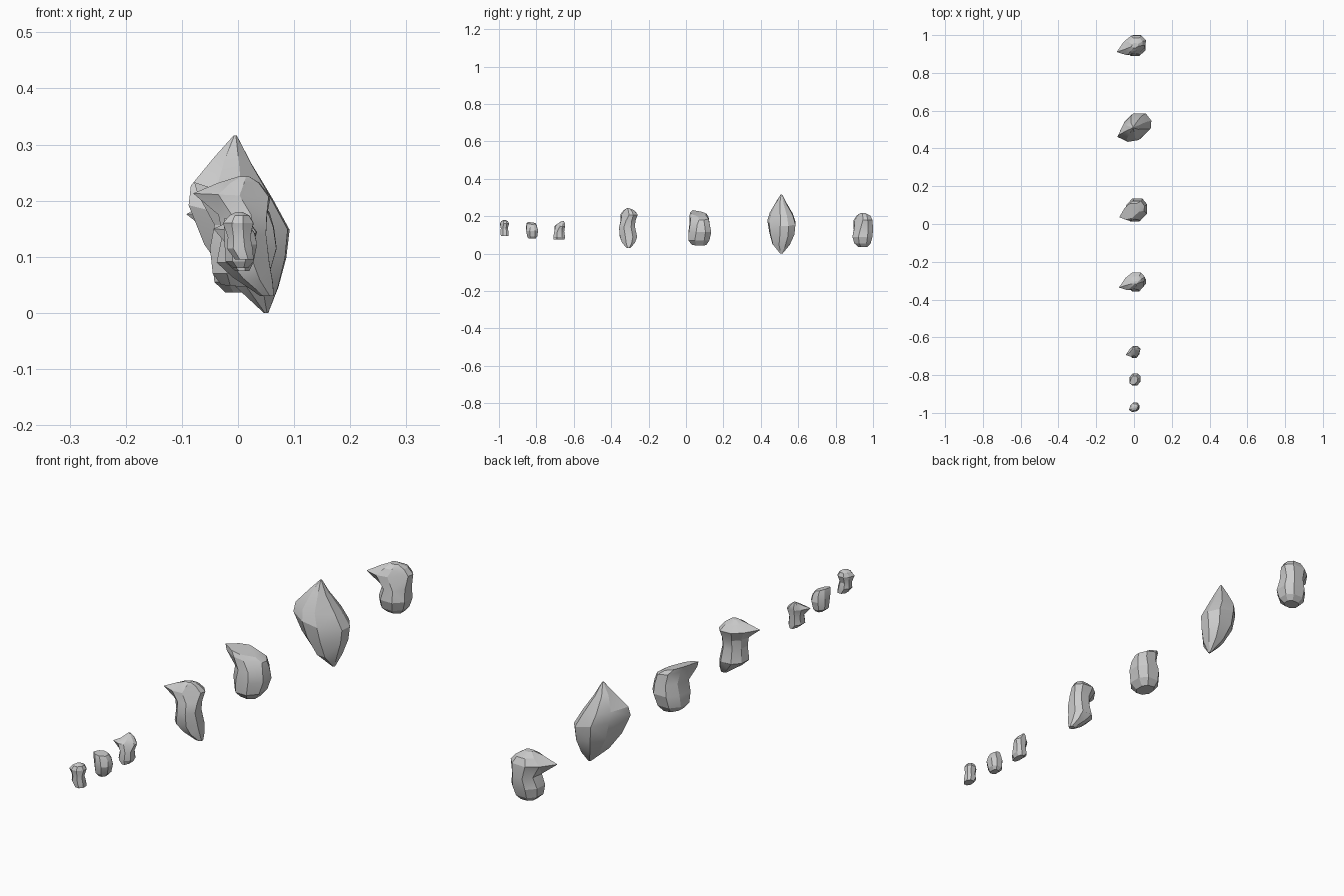
import bpy, bmesh, math

# skewed outline with a spur to the front left, and a rounder one
SPUR = [(-1, -.7), (-.35, -1), (.2, -.85), (.95, 0), (1, .5), (.7, 1), (0, 1), (-.5, .4)]
ROUND = [(-1, -.45), (-.5, -1), (.4, -1), (1, -.4), (1, .5), (.55, 1), (-.4, 1), (-.95, .4)]


def rock(name, cy, rings):
    """Loft rings, bottom to top: (z, x_min, x_max, y_min, y_max, spur, left_lift); y is relative to cy."""
    bm = bmesh.new()
    loops = []
    for z, x0, x1, y0, y1, s, lift in rings:
        loop = []
        for a, b in zip(SPUR, ROUND):
            u = a[0] * s + b[0] * (1 - s)
            v = a[1] * s + b[1] * (1 - s)
            loop.append(bm.verts.new(((x0 + x1) / 2 + u * (x1 - x0) / 2,
                                      cy + (y0 + y1) / 2 + v * (y1 - y0) / 2,
                                      z - u * lift)))
        loops.append(loop)
    n = len(SPUR)
    for lo, hi in zip(loops, loops[1:]):
        for i in range(n):
            j = (i + 1) % n
            bm.faces.new((lo[i], lo[j], hi[j], hi[i]))
    bm.faces.new(loops[0][::-1])
    bm.faces.new(loops[-1])
    bmesh.ops.triangulate(bm, faces=bm.faces[:])
    bmesh.ops.recalc_face_normals(bm, faces=bm.faces[:])
    me = bpy.data.meshes.new(name)
    bm.to_mesh(me)
    bm.free()
    ob = bpy.data.objects.new(name, me)
    bpy.context.collection.objects.link(ob)
    bpy.ops.object.select_all(action='DESELECT')
    ob.select_set(True)
    bpy.context.view_layer.objects.active = ob
    bpy.ops.object.shade_smooth_by_angle(angle=math.radians(22))


# three small stones at the front
rock("small_rock_a", -.97, [
    (.095, -.005, .028, -.02, .022, 0, 0),
    (.115, -.02, .026, -.022, .022, 0, 0),
    (.135, -.018, .022, -.02, .017, 0, 0),
    (.16, -.027, .028, -.025, .024, .5, 0),
    (.174, -.015, .02, -.018, .018, .3, 0),
    (.18, -.004, .008, -.006, .006, 0, 0)])
rock("small_rock_b", -.823, [
    (.08, -.008, .018, -.018, .018, 0, 0),
    (.092, -.022, .028, -.026, .028, 0, 0),
    (.122, -.024, .034, -.032, .032, 0, 0),
    (.15, -.025, .03, -.031, .025, .5, .008),
    (.163, -.024, .02, -.028, .018, .7, .006)])
rock("small_rock_c", -.677, [
    (.075, -.005, .02, -.03, .028, 0, 0),
    (.09, -.022, .028, -.032, .03, 0, 0),
    (.12, -.018, .026, -.027, .026, 0, 0),
    (.147, -.044, .034, -.025, .03, 1, .003),
    (.16, -.022, .022, -.01, .03, .6, 0),
    (.175, -.006, .004, .014, .024, 0, 0)])

# waisted rock with a low right foot
rock("waisted_rock", -.308, [
    (.03, .04, .064, -.01, .01, 0, 0),
    (.06, -.01, .062, -.035, .035, .2, .004),
    (.09, -.038, .056, -.046, .047, .1, 0),
    (.14, -.028, .05, -.05, .036, 0, 0),
    (.175, -.035, .052, -.042, .037, .3, 0),
    (.21, -.08, .058, -.042, .05, 1, .003),
    (.232, -.035, .038, -.025, .03, .7, 0),
    (.243, 0, .02, -.01, .005, 0, 0)])

# rock with a raised spur
rock("spurred_rock", .073, [
    (.047, -.03, .035, -.04, .035, 0, .003),
    (.07, -.045, .056, -.06, .052, 0, 0),
    (.115, -.05, .069, -.06, .062, .2, 0),
    (.155, -.042, .064, -.055, .054, .4, .002),
    (.196, -.072, .056, -.055, .048, 1, .016),
    (.215, -.078, .03, -.05, .035, 1, .018)])

# tall pointed rock
rock("pointed_rock", .51, [
    (0, .046, .054, -.006, .006, 0, 0),
    (.05, -.012, .072, -.048, .045, .4, .004),
    (.11, -.06, .086, -.065, .07, .6, .012),
    (.17, -.088, .092, -.075, .075, .8, .022),
    (.215, -.084, .062, -.062, .06, .8, .012),
    (.272, -.042, .024, -.03, .026, .4, .006),
    (.316, -.008, -.002, -.004, .004, 0, 0)])

# blunt rock at the back
rock("blunt_rock", .945, [
    (.036, -.022, .036, -.025, .025, 0, 0),
    (.055, -.042, .052, -.045, .042, 0, 0),
    (.09, -.046, .062, -.055, .052, 0, 0),
    (.13, -.034, .056, -.048, .055, .2, 0),
    (.178, -.092, .064, -.05, .052, 1, -.002),
    (.203, -.045, .045, -.032, .04, .7, 0),
    (.218, -.012, .02, -.012, .012, 0, 0)])
